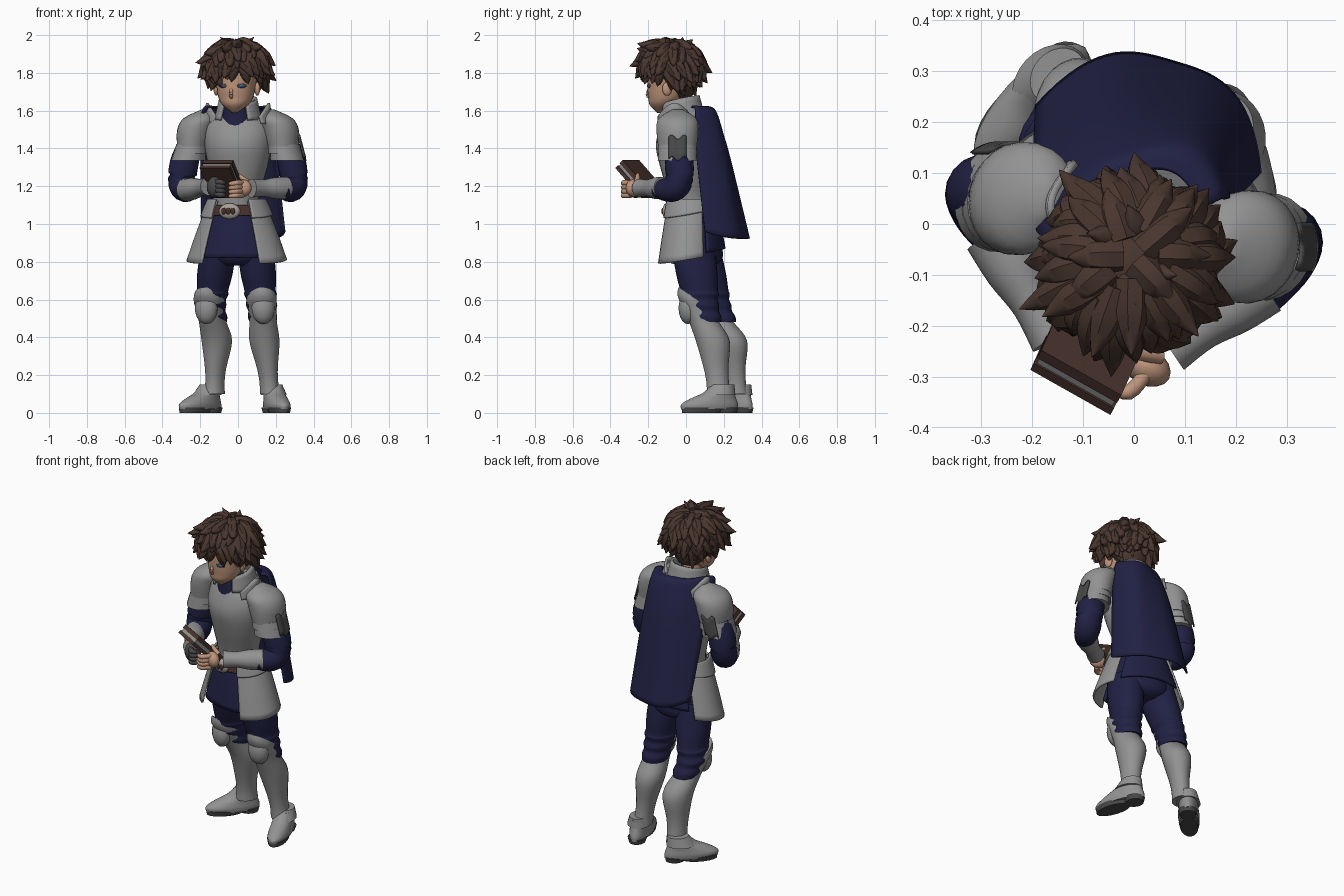
import bpy, math, random
from mathutils import Vector

if "Cube" in bpy.data.objects:
    bpy.data.objects.remove(bpy.data.objects["Cube"])
random.seed(4)
sin, cos, pi = math.sin, math.cos, math.pi


def mat(name, r, g, b):
    m = bpy.data.materials.new(name)
    m.diffuse_color = (r, g, b, 1)
    m.use_nodes = True
    m.node_tree.nodes["Principled BSDF"].inputs["Base Color"].default_value = m.diffuse_color
    return m


STEEL = mat("steel grey", .29, .29, .29)
NAVY = mat("navy cloth", .015, .015, .058)
HAIR = mat("hair brown", .068, .038, .028)
SKIN = mat("skin", .52, .30, .20)
DARK = mat("dark leather", .065, .065, .065)
BOOK = mat("book brown", .065, .033, .026)
PALE = mat("buckle pale", .38, .34, .30)
BLUE = mat("eye blue", .05, .12, .35)
YAW = -.22   # the trunk is turned slightly


def build(name, geoms, m, thick=0):
    verts, faces = [], []
    for v, f in geoms:
        n = len(verts)
        verts += [tuple(p) for p in v]
        faces += [[i + n for i in q] for q in f]
    me = bpy.data.meshes.new(name)
    me.from_pydata(verts, [], faces)
    me.materials.append(m)
    ob = bpy.data.objects.new(name, me)
    bpy.context.collection.objects.link(ob)
    if thick:
        s = ob.modifiers.new("thickness", 'SOLIDIFY')
        s.thickness, s.offset = thick, 0
    return ob


def spline(keys, steps):
    """Smooth curve through tuples of numbers."""
    out, n = [], len(keys)
    for i in range(n - 1):
        a, b, c, d = (keys[max(0, min(n - 1, j))] for j in (i - 1, i, i + 1, i + 2))
        for k in range(steps):
            t = k / steps
            out.append([.5 * (2*q + (r-p)*t + (2*p-5*q+4*r-s)*t*t + (3*q-p-3*r+s)*t**3)
                        for p, q, r, s in zip(a, b, c, d)])
    return out + [list(keys[-1])]


def skin_rings(rings):
    n = len(rings[0])
    verts = [p for r in rings for p in r]
    faces = [[i*n + j, i*n + (j+1) % n, (i+1)*n + (j+1) % n, (i+1)*n + j]
             for i in range(len(rings) - 1) for j in range(n)]
    faces += [list(range(n))[::-1], [len(verts) - n + j for j in range(n)]]
    return verts, faces


def loft(keys, rot=0, sides=24, steps=4):
    """Level rings (x, y, z, rx, ry, front lift), turned by rot."""
    rings = []
    for x, y, z, rx, ry, tilt in spline([tuple(k) + (0,) * (6 - len(k)) for k in keys], steps):
        r = []
        for j in range(sides):
            a = 2 * pi * j / sides
            u, v = max(rx, 0) * cos(a), max(ry, 0) * sin(a)
            r.append((x + u*cos(rot) - v*sin(rot), y + u*sin(rot) + v*cos(rot), z - tilt*sin(a)))
        rings.append(r)
    return skin_rings(rings)


def tube(keys, sides=14, steps=4):
    """Round tube along points (x, y, z, radius)."""
    c, rings = spline(keys, steps), []
    for i, k in enumerate(c):
        t = Vector(c[min(i+1, len(c)-1)][:3]) - Vector(c[max(i-1, 0)][:3])
        q = t.to_track_quat('Z', 'Y')
        rings.append([Vector(k[:3]) + q @ Vector((cos(2*pi*j/sides), sin(2*pi*j/sides), 0)) * max(k[3], .001)
                      for j in range(sides)])
    return skin_rings(rings)


def sheet(fn, nu=24, nv=10):
    verts = [fn(i / nu, j / nv) for j in range(nv + 1) for i in range(nu + 1)]
    w = nu + 1
    return verts, [[j*w+i, j*w+i+1, (j+1)*w+i+1, (j+1)*w+i] for j in range(nv) for i in range(nu)]


def ball(c, r, rot=0):
    return loft([(c[0], c[1], c[2] - r[2]*cos(a), r[0]*sin(a), r[1]*sin(a))
                 for a in [pi*(.02 + .96*i/10) for i in range(11)]], rot, 16, 1)


def block(c, u, v, n, su, sv, sn):
    return skin_rings([[c + u*su*a + v*sv*b + n*sn*d for a, b in ((-.5, -.5), (.5, -.5), (.5, .5), (-.5, .5))]
                       for d in (-.5, .5)])


def turned(x, y, cx, cy):
    return cx + x*cos(YAW) - y*sin(YAW), cy + x*sin(YAW) + y*cos(YAW)


# trunk
build("breastplate", [loft([(-.01, .03, 1.04, .13, .115), (-.01, .02, 1.14, .122, .11), (0, 0, 1.3, .158, .135),
      (0, -.01, 1.42, .178, .148), (0, 0, 1.52, .172, .13), (0, .01, 1.6, .11, .1)], YAW)], STEEL)
build("hips", [loft([(0, .06, .78, .08, .09), (0, .06, .84, .17, .135), (-.01, .03, 1.08, .125, .11)], YAW)], NAVY)


def skirt(a0, a1, ztop, zbot, grow=0):
    def fn(u, v):
        a = math.radians(a0 + (a1 - a0) * u)
        w = v ** .85 * (ztop - zbot) / .3
        p = turned((.137 + grow + .115*w) * sin(a), -(.125 + grow + .045*w) * cos(a), -.007, .03)
        return (*p, ztop + (zbot - ztop)*v + .03*v*(1 - cos(abs(a) - .5)))
    return sheet(fn)


for name, a, z0, z1, grow in (("hip_plate", 128, 1.12, .79, .001), ("waist_lame", 150, 1.13, 1.03, .012)):
    build(name + "s", [skirt(36, a, z0, z1, grow), skirt(-a, -36, z0, z1, grow)], STEEL, .012)
build("tabard", [skirt(-46, 46, 1.08, .82, -.012)], NAVY, .012)
build("rear_tabard", [skirt(135, 225, 1.08, .81, .004)], NAVY, .012)
build("belt", [skirt(-42, 42, 1.1, 1.045, .002)], BOOK, .012)
build("buckle", [ball((-.045, -.101, 1.068), (.058, .022, .042), YAW)], PALE)
build("buckle_studs", [ball((-.052 + d, -.12 - d*.1, 1.068), (.013, .008, .018), YAW) for d in (-.024, .0, .024)], BOOK)

# neck and collar
build("neck_scarf", [loft([(0, -.03, 1.5, .1, .1), (-.01, -.055, 1.63, .07, .07)], YAW)], NAVY)


def collar(u, v):
    a = math.radians(-142 + 284 * u)
    r = .12 - .025 * v
    return (*turned(r * sin(a), r * cos(a), 0, -.02 - .01*v), 1.55 + v * (.1 + .03*cos(a*.8)))


build("collar", [sheet(collar, 32, 5)], STEEL, .014)

# cape hangs from arcs at the neck, shoulders, chest and hem: both ends, bulge, height
arcs = spline([(-.14, -.01, .13, .03, .01, .095, 1.62), (-.185, -.02, .175, .05, .02, .135, 1.59),
               (-.195, .08, .195, .05, .05, .15, 1.4), (-.19, .23, .245, .1, .05, .15, .93)], 10)


def cape(u, v):
    ax, ay, bx, by, ox, oy, z = arcs[round(v * 30)]
    t = 2 * u - 1
    k = 1 - abs(t) ** 3.2
    return (ax + (bx-ax)*u + ox*k, ay + (by-ay)*u + oy*k, z + .03*v*t**6 - .008*k*v)


build("cape", [sheet(cape, 32, 30)], NAVY, .012)

# shoulders and arms
for s, side, elbow, wrist, strap in ((-1, "left", (-.275, -.02, 1.18), (-.155, -.225, 1.2), 55),
                                     (1, "right", (.255, -.12, 1.19), (.07, -.245, 1.19), -25)):
    ox, oy = (0, .05) if s < 0 else (0, -.045)

    def P(x, y, z, *r):
        return (s*x + ox, y + oy, z, *r)
    build(side + "_pauldron", [loft([P(.175, 0, 1.605, .02, .03), P(.2, 0, 1.56, .087, .1),
          P(.226, 0, 1.5, .095, .112), P(.24, 0, 1.41, .082, .104)], YAW)], STEEL)
    build(side + "_arm_lames", [loft([P(x, 0, z, .09, .106), P(x - .008, 0, z + .05, .084, .1)], YAW)
                                for x, z in ((.25, 1.372), (.262, 1.335))], STEEL)

    def patch(u, v):   # strap on the outer side only
        a = math.radians(strap + 50*u)
        return P(.266 - .03*v + .092*cos(a), .108*sin(a), 1.345 + .115*v + .012*sin(9*u))
    build(side + "_arm_strap", [sheet(patch, 12, 6)], DARK, .008)
    build(side + "_shoulder_fin", [sheet(lambda u, v: P(.125 + .05*sin(pi*u) - .012*v, -.1 + .17*u,
          1.53 + v*(.04 + .07*sin(pi*u))), 14, 4)], STEEL, .014)
    build(side + "_sleeve", [tube([P(.25, 0, 1.43, .065), P(.285, .01, 1.32, .076), P(.296, .005, 1.22, .074),
                                   P(.275, -.04, 1.183, .068), P(.23, -.115, 1.187, .045)], 18)], NAVY)
    a, b = Vector(elbow), Vector(wrist)
    build(side + "_forearm_guard", [tube([(*a.lerp(b, i/3), r) for i, r in enumerate((.06, .057, .045, .05))], 18)], STEEL)

# hands: palm and four curled fingers
for name, palm, size, rot, tip, m in (("gloved_hand", (-.12, -.265, 1.195), (.047, .045, .058), .6, (-.07, -.3), DARK),
                                      ("bare_hand", (.025, -.28, 1.19), (.05, .036, .046), -.5, (-.045, -.32), SKIN)):
    x, y, z = palm
    geo = [ball(palm, size, rot)]
    for i in range(4):
        h = z + .027 - .022*i
        geo.append(tube([(x, y - .012, h, .014), ((x + tip[0])/2, y - .05, h, .015), (*tip, h - .005, .01)]))
    if m is SKIN:
        geo.append(tube([(.05, -.26, 1.22, .016), (0, -.255, 1.262, .01)]))
    build(name, geo, m)

# book tilted towards the reader
u = Vector((.87, -.49, 0)).normalized()
v = Vector((.045, .1, -.115)).normalized()
n = u.cross(v).normalized()
mid = Vector((-.105, -.295, 1.335)) + v * .11 - n * .025
build("book_covers", [block(mid + n*.018, u, v, n, .18, .22, .024), block(mid - n*.021, u, v, n, .18, .22, .02)]
      + [block(mid + v*.105, u, v, n, .18, .012, .06)], BOOK)
build("book_pages", [block(mid - v*.003, u, v, n, .17, .205, .03)], STEEL)

# legs share one profile, threaded on ankle, calf, knee and hip joints
joint_z = (.1, .38, .57, .9)
thigh = ((.9, .095, .115), (.74, .094, .11), (.65, .083, .1), (.63, .087, .102), (.6, .078, .091), (.57, .083, .096),
         (.54, .073, .084), (.51, .078, .088), (.48, .07, .077))
shin = ((.1, 0, .055, .065, 0), (.16, 0, .05, .06, 0), (.24, 0, .056, .066, 0), (.38, 0, .08, .09, 0),
        (.48, .012, .073, .085, .01), (.54, .025, .073, .09, .03), (.575, .035, .077, .09, .05), (.6, .028, .08, .088, .065))


def leg(side, joints, yaw, foot, turn, half):
    def at(z, fwd=0):
        i = max(k for k in range(3) if z >= joint_z[k])
        t = (z - joint_z[i]) / (joint_z[i+1] - joint_z[i])
        p = Vector(joints[i]).lerp(Vector(joints[i+1]), t)
        return p.x + sin(yaw)*fwd, p.y - cos(yaw)*fwd, z

    def F(back, z, rx, ry):   # foot ring shifted towards the heel
        return (foot[0] - sin(turn)*back, foot[1] + cos(turn)*back, z, rx, ry)
    build(side + "_trouser_leg", [loft([(*at(z), *r) for z, *r in thigh])], NAVY)
    build(side + "_greave", [loft([(*at(z, f), *r) for z, f, *r in shin], yaw)], STEEL)
    build(side + "_knee_cop", [ball(at(.555, .075), (.062, .05, .085), yaw)], STEEL)
    build(side + "_boot", [loft([F(0, .02, .056, half), F(0, .045, .06, half), F(.02, .075, .056, half - .03),
          F(.05, .105, .053, half - .07), F(.07, .14, .052, half - .09)], turn)], STEEL)
    build(side + "_ankle_cuff", [loft([F(.055, .095, .068, .085), F(.075, .15, .05, .06)], turn)], STEEL)
    build(side + "_sole", [loft([F(-.045, 0, .05, half - .05), F(-.04, .028, .058, half - .042)], turn),
          loft([F(half - .06, 0, .045, .052), F(half - .062, .028, .054, .06)], turn)], DARK)


leg("right", ((.17, .175), (.14, .142), (.125, .08), (.09, .035)), .1, (.205, .125), .29, .157)
leg("left", ((-.125, .265), (-.112, .235), (-.145, .145), (-.1, .06)), -.35, (-.2, .235), -.75, .152)

# head
build("head", [loft([(-.018, -.14, 1.588, .012, .012), (-.015, -.122, 1.63, .068, .07), (-.012, -.105, 1.67, .092, .094),
      (-.01, -.095, 1.73, .103, .11), (-.005, -.085, 1.82, .11, .115), (0, -.08, 1.9, .07, .07)], YAW),
      loft([(-.01, -.05, 1.58, .055, .06), (-.01, -.06, 1.68, .055, .06)]),
      tube([(-.033, -.188, 1.73, .006), (-.037, -.203, 1.685, .011), (-.034, -.185, 1.665, .006), (-.032, -.17, 1.66, .002)])]
      + [ball((x, y, 1.715), (.014, .026, .036), .2) for x, y in ((.102, -.1), (-.115, -.055))], SKIN)
for part, m, r, out in (("eye_sockets", DARK, (.027, .008, .012), 0), ("irises", BLUE, (.014, .007, .009), .003)):
    build(part, [ball((-.01 + (.104 + out)*sin(d), -.095 - (.105 + out)*cos(d), 1.732), r, d)
                 for d in (YAW - .5, YAW + .5)], m)

# hair: cap plus curved tufts sweeping out from the crown
C, R = Vector((-.007, -.078, 1.843)), Vector((.142, .138, .118))
nape = loft([(-.005, -.02, 1.67, .06, .05), (-.005, -.035, 1.72, .1, .085), (-.005, -.045, 1.8, .125, .11)])
tufts, N = [], 150
for i in range(N):
    z = 1 - 1.72 * (i + .5) / N
    a = i * 2.39996
    d = Vector((cos(a) * math.sqrt(1 - z*z), sin(a) * math.sqrt(1 - z*z), z))
    if d.y < -.1 and z < .06 and abs(d.x) < .85 or d.y < .1 and z < -.3:
        continue
    down = Vector((0, -.12, -1))
    down = (down - d * d.dot(down)).normalized()
    down = (down + d.cross(Vector((0, 0, 1))) * random.uniform(-.8, .4)).normalized()
    front = d.y < -.35 and z < .6
    L = random.uniform(.09, .14) * (1 if z > -.2 else .75)
    lift = random.uniform(.0, .15) if front else random.uniform(.0, .36)
    p = C + Vector((d.x*R.x, d.y*R.y, d.z*R.z)) * .9
    tufts.append(tube([(*(p + down*L*f + d*L*g), r) for f, g, r in
                       ((0, 0, .034), (.45, .12, .034), (.85, .08 + lift*.5, .02), (1.1, .08 + lift, .001))], 7, 3))
# upright crown locks
for i in range(6):
    a = i * 1.05 + .4
    x, y, h = -.005 + .05*cos(a), -.06 + .05*sin(a), 1.965 + .012*(i % 3)
    tufts.append(tube([(x, y, 1.9, .04), (x + .01*cos(a), y + .01*sin(a), 1.945, .028),
                       (x + .05*cos(a + .4), y + .05*sin(a + .4), h, .001)], 7, 3))
build("hair", [ball(C, R), nape] + tufts, HAIR)

for ob in bpy.data.objects:
    ob.select_set(True)
    bpy.context.view_layer.objects.active = ob
bpy.ops.object.shade_smooth_by_angle(angle=math.radians(48))
